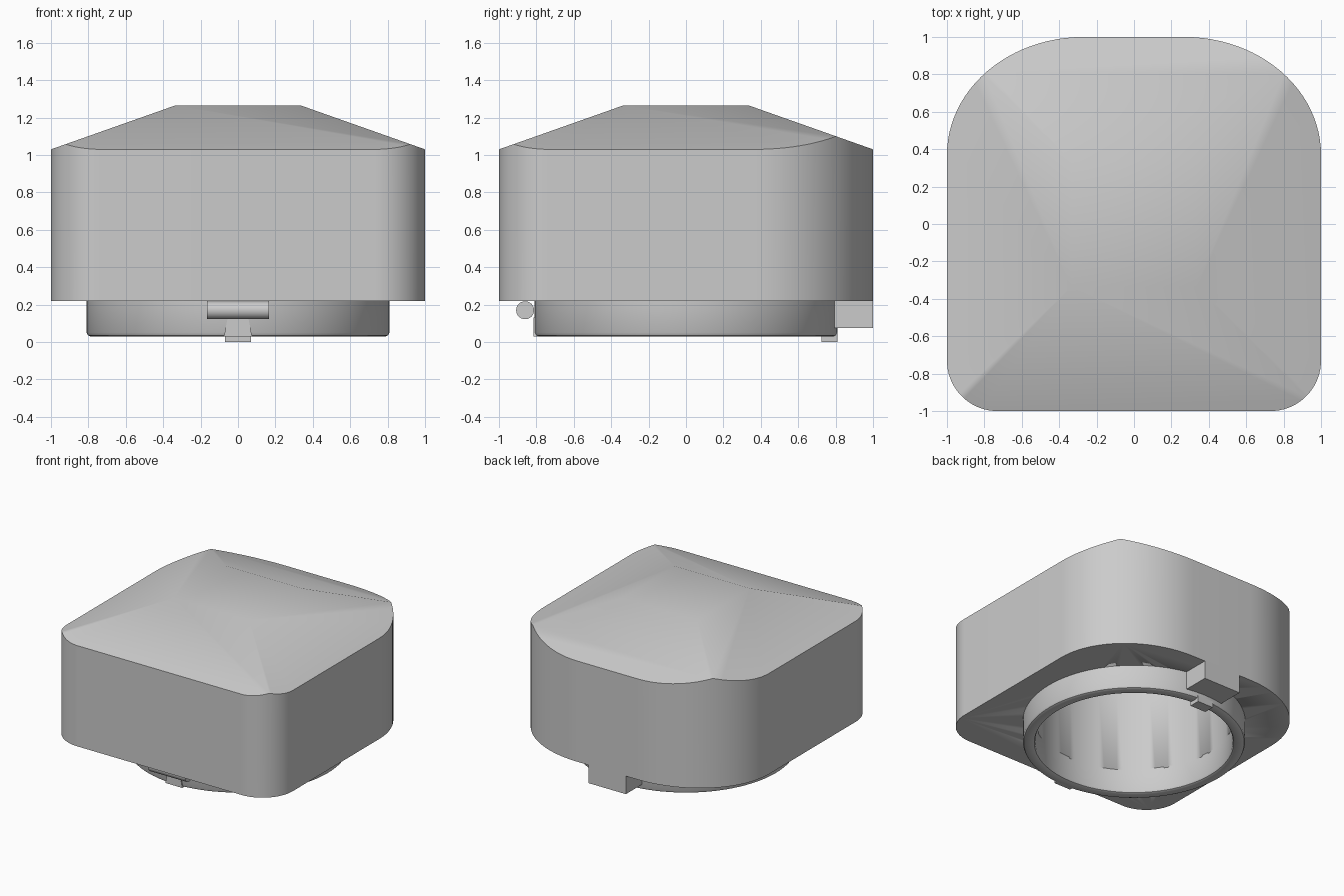
import bpy, bmesh
from math import pi, sin, cos
from mathutils import Vector, Matrix

if "Cube" in bpy.data.objects:
    bpy.data.objects.remove(bpy.data.objects["Cube"])


def finish(bm, name, angle=0.6):
    bmesh.ops.recalc_face_normals(bm, faces=bm.faces)
    me = bpy.data.meshes.new(name)
    bm.to_mesh(me)
    bm.free()
    ob = bpy.data.objects.new(name, me)
    bpy.context.collection.objects.link(ob)
    bpy.ops.object.select_all(action='DESELECT')
    ob.select_set(True)
    bpy.context.view_layer.objects.active = ob
    bpy.ops.object.shade_smooth_by_angle(angle=angle)
    return ob


def prism(pts, z0, z1):
    bm = bmesh.new()
    f = bm.faces.new([bm.verts.new((x, y, z0)) for x, y in pts])
    r = bmesh.ops.extrude_face_region(bm, geom=[f])
    vs = [g for g in r['geom'] if isinstance(g, bmesh.types.BMVert)]
    bmesh.ops.translate(bm, vec=(0, 0, z1 - z0), verts=vs)
    return bm


def lathe(name, prof, n=96):
    # closed profile of (radius, z) revolved about z
    bm = bmesh.new()
    rings = [[bm.verts.new((r * cos(2 * pi * i / n), r * sin(2 * pi * i / n), z))
              for i in range(n)] for r, z in prof]
    for a, b in zip(rings, rings[1:] + rings[:1]):
        for i in range(n):
            j = (i + 1) % n
            bm.faces.new((a[i], a[j], b[j], b[i]))
    return finish(bm, name)


def block(name, x, y0, y1, z0, z1, top_x=None):
    # box, optionally narrower at the top
    bm = bmesh.new()
    bmesh.ops.create_cube(bm, size=1)
    for v in bm.verts:
        w = (top_x or x) if v.co.z > 0 else x
        v.co = (w if v.co.x > 0 else -w, y1 if v.co.y > 0 else y0,
                z1 if v.co.z > 0 else z0)
    return finish(bm, name)


# Body: rounded square, tight front corners and broad back corners
N = 24
outline = []
for cx, cy, rx, ry, start in ((.27, .37, .73, .63, 0), (-.27, .37, .73, .63, pi / 2),
                              (-.73, -.73, .27, .27, pi), (.73, -.73, .27, .27, 1.5 * pi)):
    for i in range(N + 1):
        t = start + i / N * pi / 2
        outline.append((cx + rx * cos(t), cy + ry * sin(t)))
bm = prism(outline, .22, 1.265)
# Four sloped roof cuts
for nx, ny in ((1, 0), (-1, 0), (0, 1), (0, -1)):
    bmesh.ops.bisect_plane(bm, geom=bm.verts[:] + bm.edges[:] + bm.faces[:], dist=1e-5,
                           plane_co=Vector((nx * .335, ny * .335, 1.265)),
                           plane_no=Vector((nx * .235, ny * .235, .665)).normalized(),
                           clear_outer=True)
    bmesh.ops.holes_fill(bm, edges=[e for e in bm.edges if e.is_boundary], sides=0)
body = finish(bm, "body")

# Round socket hollowed from below
bm = bmesh.new()
bmesh.ops.create_cone(bm, cap_ends=True, segments=96, radius1=.72, radius2=.72, depth=.9,
                      matrix=Matrix.Translation((0, 0, .5)))
cutter = finish(bm, "socket_cutter")
cutter.hide_render = True
cutter.hide_set(True)
mod = body.modifiers.new("socket", 'BOOLEAN')
mod.operation = 'DIFFERENCE'
mod.solver = 'EXACT'
mod.object = cutter

# Neck ring with softened lip
lathe("neck_ring", [(.72, .23), (.81, .23), (.81, .05), (.803, .036), (.79, .03),
                    (.74, .03), (.727, .036), (.72, .05)])

# Front hinge bar
bm = bmesh.new()
bmesh.ops.create_cone(bm, cap_ends=True, segments=32, radius1=.048, radius2=.048, depth=.33,
                      matrix=Matrix.Translation((0, -.86, .17)) @ Matrix.Rotation(pi / 2, 4, 'Y'))
finish(bm, "front_bar")

# Small wedge below the bar, back tab and its foot
block("front_wedge", .075, -.815, -.78, .03, .13, .055)
block("back_tab", .165, .78, 1.0, .075, .23)
block("back_foot", .07, .725, .81, 0, .05)
